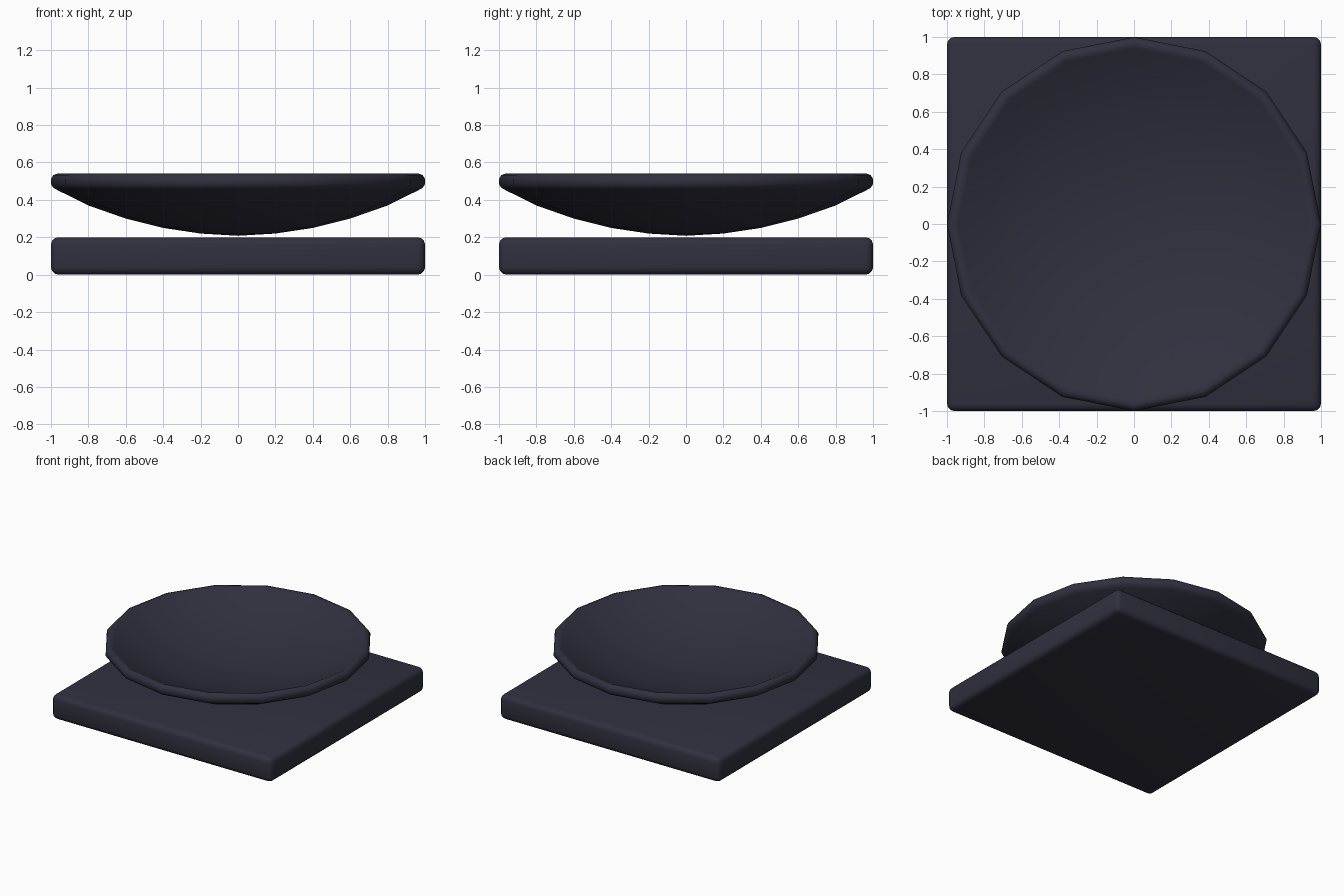
import bpy, bmesh
from math import cos, sin, tau

if "Cube" in bpy.data.objects:
    bpy.data.objects.remove(bpy.data.objects["Cube"])

mat = bpy.data.materials.new("dark_slate")
mat.diffuse_color = (0.03, 0.03, 0.05, 1)
mat.use_nodes = True
mat.node_tree.nodes["Principled BSDF"].inputs["Base Color"].default_value = mat.diffuse_color


def finish(name, bm):
    bmesh.ops.recalc_face_normals(bm, faces=bm.faces)
    mesh = bpy.data.meshes.new(name)
    bm.to_mesh(mesh)
    bm.free()
    mesh.materials.append(mat)
    mesh.shade_smooth()
    obj = bpy.data.objects.new(name, mesh)
    bpy.context.collection.objects.link(obj)
    return obj


# Square slab with rounded edges
bm = bmesh.new()
bmesh.ops.create_cube(bm, size=1)
for v in bm.verts:
    v.co = (v.co.x * 2, v.co.y * 2, v.co.z * 0.2 + 0.1)
bmesh.ops.bevel(bm, geom=bm.edges[:], offset=0.04, segments=3,
                profile=0.5, affect='EDGES')
finish("base_slab", bm)

# Shallow 16-sided dish: underside, rounded rim, hollow top
SIDES = 16
radii = [0.2, 0.4, 0.6, 0.8]
under = [(r, 0.21 + 0.25 * r * r) for r in radii]
rim = [(0.965, 0.452), (0.988, 0.465), (1.0, 0.485),
       (1.0, 0.512), (0.988, 0.532), (0.965, 0.541), (0.94, 0.529)]
inner = [(r, 0.293 + 0.255 * r * r) for r in reversed(radii)]

bm = bmesh.new()
rings = [[bm.verts.new((r * cos(tau * i / SIDES), r * sin(tau * i / SIDES), z))
          for i in range(SIDES)] for r, z in under + rim + inner]
bottom = bm.verts.new((0, 0, 0.208))
top = bm.verts.new((0, 0, 0.293))
for i in range(SIDES):
    j = (i + 1) % SIDES
    for a, b in zip(rings, rings[1:]):
        bm.faces.new((a[i], a[j], b[j], b[i]))
    bm.faces.new((bottom, rings[0][j], rings[0][i]))
    bm.faces.new((top, rings[-1][i], rings[-1][j]))
finish("dish", bm)
